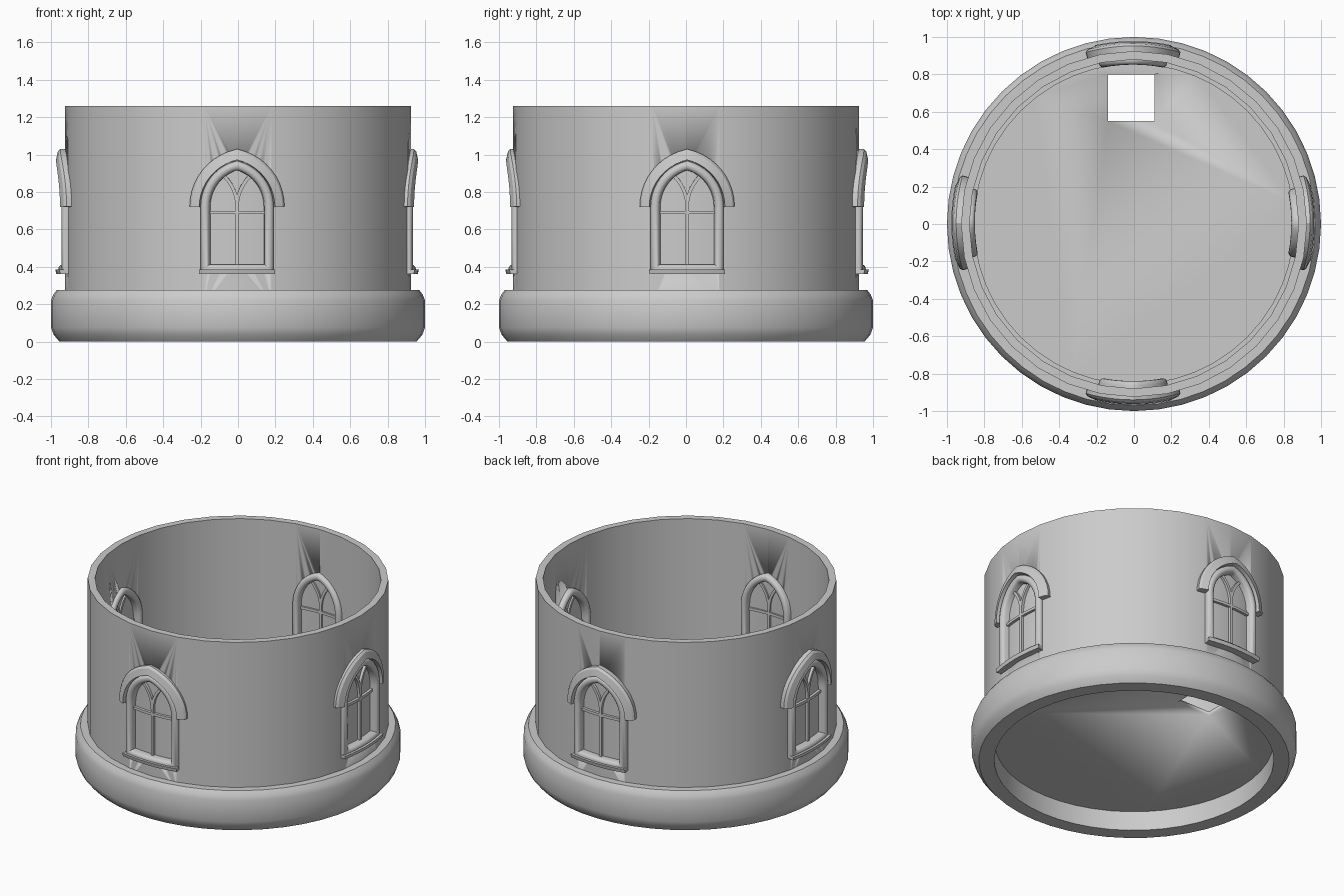
import bpy, bmesh
from math import sin, cos, pi, sqrt, atan2
from mathutils import Vector

cube = bpy.data.objects.get("Cube")
if cube:
    bpy.data.objects.remove(cube, do_unlink=True)

stone = bpy.data.materials.new("grey_stone")
stone.use_nodes = True
GREY = (0.6, 0.6, 0.6, 1)
stone.diffuse_color = GREY
stone.node_tree.nodes["Principled BSDF"].inputs["Base Color"].default_value = GREY

WALL_R = 0.925          # outer wall radius
SPRING = 0.72           # height where window arches begin
SIDES = {"front": 0, "right": pi / 2, "back": pi, "left": -pi / 2}


def finish(name, bm, angle=0.7):
    bmesh.ops.recalc_face_normals(bm, faces=bm.faces)
    mesh = bpy.data.meshes.new(name)
    bm.to_mesh(mesh)
    bm.free()
    mesh.materials.append(stone)
    ob = bpy.data.objects.new(name, mesh)
    bpy.context.collection.objects.link(ob)
    smooth(ob, angle)
    return ob


def smooth(ob, angle=0.7):
    bpy.ops.object.select_all(action='DESELECT')
    ob.select_set(True)
    bpy.context.view_layer.objects.active = ob
    bpy.ops.object.shade_smooth_by_angle(angle=angle)


def skin(bm, rings, closed):
    """Join equal closed loops of points into a tube."""
    loops = [[bm.verts.new(p) for p in ring] for ring in rings]
    n = len(loops[0])
    for i in range(len(loops) - (0 if closed else 1)):
        a, b = loops[i], loops[(i + 1) % len(loops)]
        for j in range(n):
            k = (j + 1) % n
            bm.faces.new((a[j], a[k], b[k], b[j]))
    if not closed:
        bm.faces.new(loops[0])
        bm.faces.new(loops[-1])


def lathe(name, profile, segments):
    bm = bmesh.new()
    turns = [2 * pi * i / segments for i in range(segments)]
    skin(bm, [[(r * cos(t), r * sin(t), z) for r, z in profile] for t in turns], True)
    return finish(name, bm)


def bend(u, z, r, turn):
    """Wrap a flat window point round the tower."""
    a = u / WALL_R + turn
    return (r * sin(a) - 0.005, -r * cos(a) + 0.006, z)


def sweep(bm, path, section, turn, closed=False):
    """Carry a section of (sideways offset, radius) along a (u, z) path."""
    pts = [Vector(p) for p in path]
    n, rings = len(pts), []
    for i, p in enumerate(pts):
        prev = pts[i - 1] if closed or i else None
        nxt = pts[(i + 1) % n] if closed or i < n - 1 else None
        d1 = (p - prev).normalized() if prev else (nxt - p).normalized()
        d2 = (nxt - p).normalized() if nxt else d1
        n1, n2 = Vector((d1.y, -d1.x)), Vector((d2.y, -d2.x))
        miter = (n1 + n2).normalized()
        miter /= max(miter.dot(n1), 0.4)
        rings.append([bend(*(p + miter * o), r, turn) for o, r in section])
    skin(bm, rings, closed)


def arch(w, h, steps=10):
    """Pointed arch from right springing over the apex to the left."""
    R = (w * w + h * h) / (2 * w)
    top = atan2(h, R - w)
    right = [(w - R + R * cos(top * i / steps), SPRING + R * sin(top * i / steps))
             for i in range(steps + 1)]
    right[-1] = (0, SPRING + h)
    return right + [(-u, z) for u, z in reversed(right[:-1])]


def arch_block(bm, w, h, z0, r0, r1, turn, cols=24):
    """Solid filling a pointed window opening."""
    R = (w * w + h * h) / (2 * w)
    rings = []
    for i in range(cols + 1):
        u = w * (2 * i / cols - 1)
        z1 = SPRING + sqrt(max(0, R * R - (abs(u) + R - w) ** 2))
        rings.append([bend(u, z, r, turn)
                      for z, r in ((z0, r0), (z0, r1), (z1, r1), (z1, r0))])
    skin(bm, rings, False)


def cut(ob, cutter):
    mod = ob.modifiers.new("cut", 'BOOLEAN')
    mod.object, mod.solver = cutter, 'EXACT'
    bpy.ops.object.select_all(action='DESELECT')
    ob.select_set(True)
    bpy.context.view_layer.objects.active = ob
    bpy.ops.object.modifier_move_to_index(modifier=mod.name, index=0)
    bpy.ops.object.modifier_apply(modifier=mod.name)
    bpy.data.objects.remove(cutter, do_unlink=True)


# Rounded base ring, open through the middle
lathe("base_ring", [(0.86, 0), (0.955, 0), (0.985, 0.035), (1, 0.075), (1, 0.22),
                    (0.988, 0.25), (0.97, 0.275), (0.855, 0.275)], 48)

# Tower wall with four window openings
wall = lathe("tower_wall", [(WALL_R, 0.2), (WALL_R, 1.26), (0.88, 1.26), (0.88, 0.2)], 32)
for turn in SIDES.values():
    bm = bmesh.new()
    arch_block(bm, 0.165, 0.215, 0.39, 0.8, 1.0, turn)
    cut(wall, finish("window_cutter", bm))

# Floor with a square hatch
floor = lathe("floor", [(0.01, 0.13), (0.862, 0.13), (0.862, 0.155), (0.01, 0.155)], 48)
bm = bmesh.new()
bmesh.ops.create_cone(bm, cap_ends=True, segments=48, radius1=0.862, radius2=0.862, depth=0.025)
bmesh.ops.translate(bm, verts=bm.verts, vec=(0, 0, 0.143))
bpy.data.objects.remove(floor, do_unlink=True)
floor = finish("floor", bm)
bm = bmesh.new()
bmesh.ops.create_cube(bm, size=0.25)
bmesh.ops.translate(bm, verts=bm.verts, vec=(-0.015, 0.675, 0.143))
cut(floor, finish("hatch_cutter", bm))

# Cross-sections: roll moulding on both wall faces, plain bars, sloped hood
roll = [(0.024 * cos(pi * i / 6), 0.934 + 0.022 * sin(pi * i / 6)) for i in range(7)]
roll += [(-0.024 * cos(pi * i / 6), 0.868 - 0.022 * sin(pi * i / 6)) for i in range(7)]
bar = [(-0.009, 0.885), (0.009, 0.885), (0.009, 0.922), (-0.009, 0.922)]
hood = [(-0.028, 0.9), (-0.028, 0.968), (0.015, 0.958), (0.028, 0.946), (0.028, 0.9)]
ledge = [(-0.012, 0.9), (0.012, 0.9), (0.012, 0.966), (-0.012, 0.972)]

W, H, SILL = 0.171, 0.221, 0.387
R = (W * W + H * H) / (2 * W)
for side, turn in SIDES.items():
    # Moulded frame
    bm = bmesh.new()
    base = [(W * (i / 4 - 1), SILL) for i in range(9)]
    sweep(bm, base + arch(W, H), roll, turn, True)
    finish(side + "_window_frame", bm)

    # Hood over the arch
    bm = bmesh.new()
    sweep(bm, arch(0.223, 0.28), hood, turn)
    finish(side + "_window_hood", bm, 0.5)

    # Sill
    bm = bmesh.new()
    sweep(bm, [(0.195 * (i / 4 - 1), 0.373) for i in range(9)], ledge, turn)
    finish(side + "_window_sill", bm)

    # Pane
    bm = bmesh.new()
    arch_block(bm, W, H, SILL, 0.896, 0.904, turn)
    finish(side + "_window_pane", bm)

    # Mullion, transom and the two curved branches
    bm = bmesh.new()
    sweep(bm, [(0, SILL), (0, SPRING)], bar, turn)
    sweep(bm, [(W * (i / 4 - 1), 0.69) for i in range(9)], bar, turn)
    for s in (-1, 1):
        reach = atan2(sqrt(R * R - (R - W / 2) ** 2), R - W / 2)
        sweep(bm, [(s * R * (1 - cos(reach * i / 8)), SPRING + R * sin(reach * i / 8))
                   for i in range(9)], bar, turn)
    finish(side + "_window_tracery", bm)
